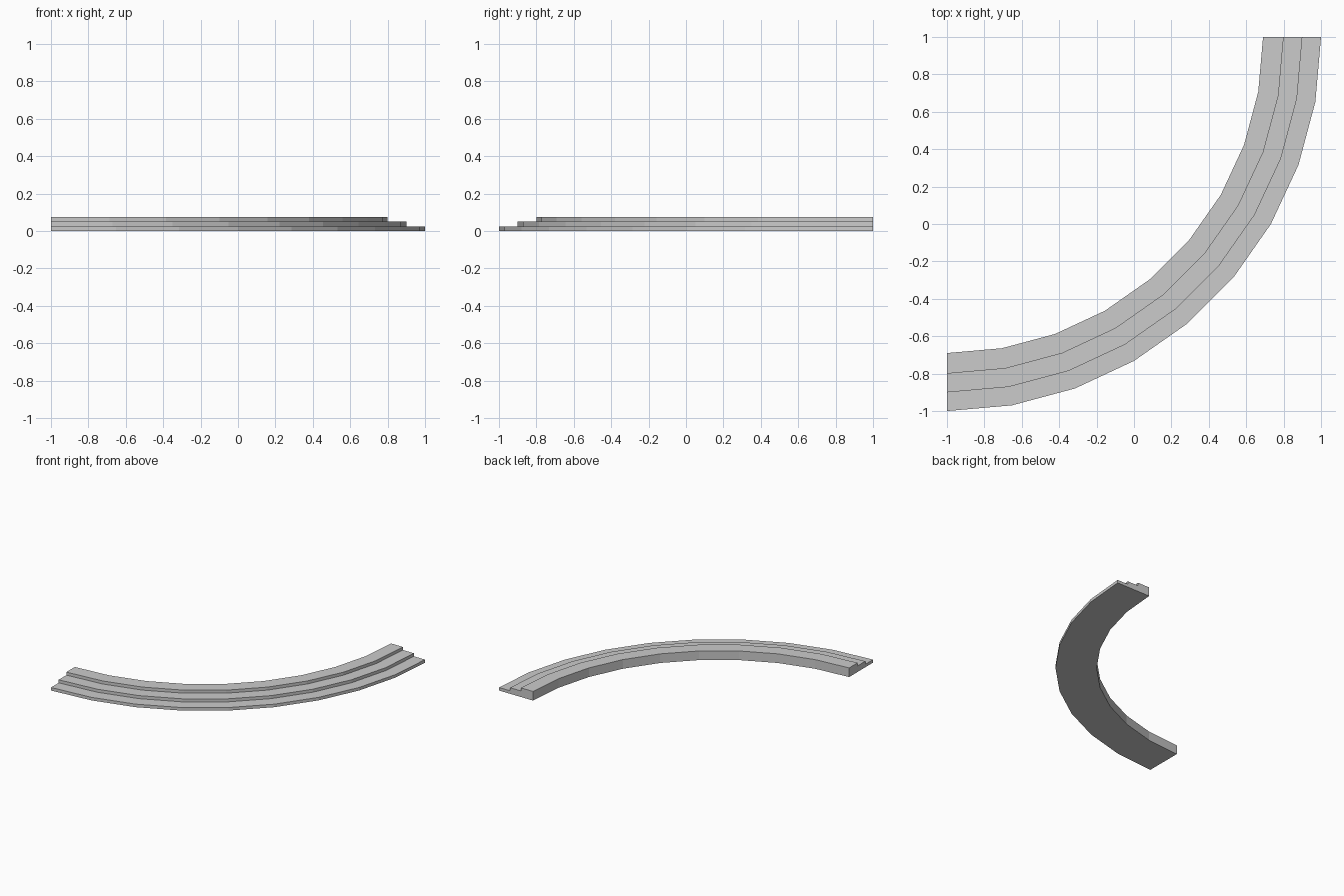
import bpy, bmesh
from math import radians, sin, cos

if "Cube" in bpy.data.objects:
    bpy.data.objects.remove(bpy.data.objects["Cube"])

CENTRE = (-1.0, 1.0)   # centre of the quarter circle
SEGMENTS = 9           # 10 degrees each

# Stepped cross-section: (radius, height)
PROFILE = [(1.69, 0), (2.0, 0), (2.0, 0.025), (1.9, 0.025),
           (1.9, 0.05), (1.8, 0.05), (1.8, 0.075), (1.69, 0.075)]

bm = bmesh.new()

# Sweep the section round the quarter arc
rings = []
for i in range(SEGMENTS + 1):
    a = -radians(90) * i / SEGMENTS
    rings.append([bm.verts.new((CENTRE[0] + r * cos(a), CENTRE[1] + r * sin(a), z))
                  for r, z in PROFILE])
n = len(PROFILE)
for a, b in zip(rings, rings[1:]):
    for k in range(n):
        m = (k + 1) % n
        bm.faces.new((a[k], a[m], b[m], b[k]))

# Flat end caps
bm.faces.new(rings[0])
bm.faces.new(rings[-1])
bmesh.ops.recalc_face_normals(bm, faces=bm.faces)

mesh = bpy.data.meshes.new("curved_steps")
bm.to_mesh(mesh)
bm.free()
steps = bpy.data.objects.new("curved_steps", mesh)
bpy.context.collection.objects.link(steps)
